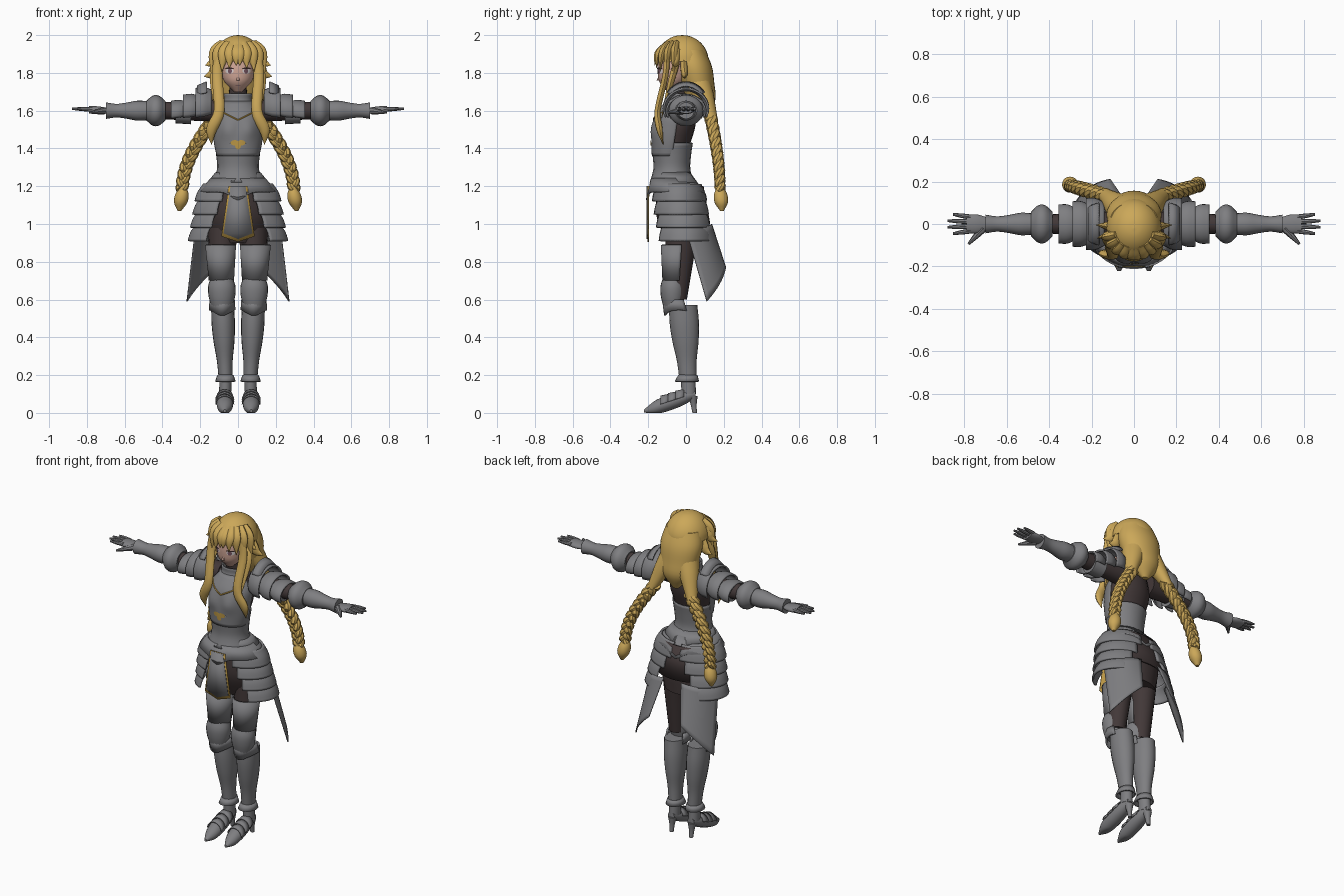
import bpy, bmesh, math
from mathutils import Vector
from mathutils.bvhtree import BVHTree

cube = bpy.data.objects.get("Cube")
if cube:
    bpy.data.objects.remove(cube)

X, Y, Z = Vector((1, 0, 0)), Vector((0, 1, 0)), Vector((0, 0, 1))


def material(name, *rgb):
    mat = bpy.data.materials.new(name)
    mat.use_nodes = True
    mat.diffuse_color = (*rgb, 1)
    mat.node_tree.nodes["Principled BSDF"].inputs["Base Color"].default_value = (*rgb, 1)
    return mat


STEEL = material("steel", .21, .21, .22)
HAIR = material("blond hair", .6, .39, .1)
TRIM = material("gold trim", .5, .31, .06)
CLOTH = material("dark cloth", .055, .04, .04)
SKIN = material("skin", .66, .4, .32)
WHITE = material("eye white", .75, .7, .7)
IRIS = material("iris", .2, .1, .13)
LASH = material("lash", .04, .02, .02)


def finish(name, bm, mat, mirror=False, thick=0):
    """Turn a bmesh into a shaded object, optionally thickened and mirrored in x."""
    bmesh.ops.recalc_face_normals(bm, faces=bm.faces)
    mesh = bpy.data.meshes.new(name)
    bm.to_mesh(mesh)
    bm.free()
    mesh.materials.append(mat)
    ob = bpy.data.objects.new(name, mesh)
    bpy.context.collection.objects.link(ob)
    bpy.ops.object.select_all(action='DESELECT')
    ob.select_set(True)
    bpy.context.view_layer.objects.active = ob
    bpy.ops.object.shade_smooth_by_angle(angle=math.radians(42))
    if thick:
        solid = ob.modifiers.new("thickness", 'SOLIDIFY')
        solid.thickness, solid.offset = thick, 0
    if mirror:
        ob.modifiers.new("mirror", 'MIRROR')
    return ob


def spline(a, b, c, d, t):
    return b + ((c - a) * t + (2 * a - 5 * b + 4 * c - d) * t * t + (3 * b - a - 3 * c + d) * t ** 3) / 2


def refine(rows, steps):
    """Smooth a list of stations with a Catmull-Rom spline."""
    if steps < 2 or len(rows) < 3:
        return rows
    first = [2 * p - q for p, q in zip(rows[0], rows[1])]
    last = [2 * p - q for p, q in zip(rows[-1], rows[-2])]
    p = [first, *rows, last]
    out = []
    for quad in zip(p, p[1:], p[2:], p[3:]):
        for i in range(steps):
            out.append([spline(*values, i / steps) for values in zip(*quad)])
    return out + [rows[-1]]


def sweep(name, rows, mat, axis=None, up=Y, sides=20, steps=4, arc=None, thick=0, mirror=False, shape=None):
    """Loft elliptical sections (x, y, z, a, b); an arc in degrees leaves an open plate."""
    rows = refine(rows, steps)
    pts = [Vector(r[:3]) for r in rows]
    bm = bmesh.new()
    low, high = arc or (0, 360)
    count = sides + 1 if arc else sides
    rings = []
    for i, r in enumerate(rows):
        along = axis or (pts[min(i + 1, len(pts) - 1)] - pts[max(i - 1, 0)]).normalized()
        u = up.cross(along).normalized()
        v = along.cross(u)
        ring = []
        for j in range(count):
            g = math.radians(low + (high - low) * j / sides)
            q = pts[i] + u * max(r[3], .001) * math.cos(g) + v * max(r[4], .001) * math.sin(g)
            ring.append(bm.verts.new(shape(q, i / (len(rows) - 1)) if shape else q))
        rings.append(ring)
    for r, s in zip(rings, rings[1:]):
        for j in range(sides):
            m = (j + 1) % count
            bm.faces.new((r[j], r[m], s[m], s[j]))
    if not arc and not thick:
        bm.faces.new(rings[0])
        bm.faces.new(rings[-1])
    return finish(name, bm, mat, mirror, thick)


def taper(name, start, end, widths, mat, ratio=1, **options):
    """Sweep along a line with evenly spaced widths; ratio sets the other radius."""
    last = len(widths) - 1
    rows = [(*Vector(start).lerp(Vector(end), i / last), w, w * ratio) for i, w in enumerate(widths)]
    return sweep(name, rows, mat, **options)


def upright(*args, **options):
    return taper(*args, axis=Z, **options)


def pair(*args, **options):
    return taper(*args, axis=Z, mirror=True, **options)


def arm(*args, **options):
    return taper(*args, axis=X, up=Z, mirror=True, **options)


def lock(name, path, width):
    """Tapered strand of hair."""
    sizes = [width] * (len(path) - 1) + [.001]
    rows = [(*p, w, w * .6) for p, w in zip(path, sizes)]
    return sweep(name, rows, HAIR, sides=10, steps=5, mirror=True)


def front_of(ob, x, z, lift):
    mesh = ob.data
    tree = BVHTree.FromPolygons([v.co for v in mesh.vertices], [list(p.vertices) for p in mesh.polygons])
    hit = tree.ray_cast(Vector((x, -1, z)), Y)[0]
    return Vector((x, (hit.y if hit else -.15) - lift, z))


def decal(name, ob, x, z, w, h, mat, lift, mirror=True):
    """Thin oval patch laid on the front of an object."""
    bm = bmesh.new()
    bmesh.ops.create_grid(bm, x_segments=10, y_segments=6, size=1)
    for v in bm.verts:
        a, b = v.co.x, v.co.y
        v.co = front_of(ob, x + w * a * math.sqrt(1 - b * b / 2), z + h * b * math.sqrt(1 - a * a / 2), lift)
    return finish(name, bm, mat, mirror)


def tabard(name, top, corner, tip, gap, mat):
    """Hanging cloth with a pointed hem."""
    half = [(0, 1.2), (top, 1.2), (corner, tip + .03), (0, tip)]
    outline = half + [(-x, z) for x, z in reversed(half) if x]
    bm = bmesh.new()
    bm.faces.new([bm.verts.new((x, -.2 - gap, z)) for x, z in outline])
    return finish(name, bm, mat, thick=.006)


def dip(centre, depth):
    """Pull the lower edge of a plate down to a point."""
    return lambda q, f: q - Z * f * depth * math.exp(-((q.x - centre) / .05) ** 2)


def bust(q, f):
    swell = math.exp(-((abs(q.x) - .06) / .045) ** 2 - ((q.z - 1.5) / .05) ** 2)
    return q - Y * .017 * swell if q.y < -.08 else q


def on_ground(q, f):
    return Vector((q.x, q.y, max(q.z, 0)))


# Head and face
head = upright("head", (0, -.08, 1.7), (0, -.03, 1.95), [.02, .07, .09, .1, .1, .06], SKIN, sides=28)
upright("nose", (0, -.138, 1.79), (0, -.147, 1.76), [.004, .009], SKIN, sides=8)
decal("eye_whites", head, .045, 1.81, .022, .014, WHITE, .002)
decal("irises", head, .043, 1.81, .011, .014, IRIS, .004)
decal("upper_lashes", head, .046, 1.824, .025, .004, LASH, .005)
decal("mouth", head, 0, 1.735, .014, .002, IRIS, .003, False)

# Hair cap and back mass
dome = [math.radians(g) for g in range(0, 91, 15)]
sweep("hair_cap", [(0, -.02, 1.86 + .14 * math.sin(g), .13 * math.cos(g), .14 * math.cos(g)) for g in dome],
      HAIR, axis=Z, sides=32)
upright("hair_back", (0, .02, 1.92), (0, .1, 1.57), [.11, .13, .12, .1, .02], HAIR, .75, sides=28)
pair("braid_roots", (.05, .06, 1.76), (.14, .14, 1.54), [.07, .06, .045, .03], HAIR)


# Fringe and flicks radiate from the crown
def crown(turn, radius, z):
    g = math.radians(turn)
    return radius * math.sin(g), -.02 - radius * math.cos(g), z


for turn in (0, 15, 32, 50, 68):
    lock("fringe_locks", [crown(turn, .08, 1.95), crown(turn + 3, .13, 1.9),
                          crown(turn + 4, .145, 1.84 - turn / 1000)], .032)
for turn, z in [(75, 1.84), (95, 1.78)]:
    lock("side_flicks", [crown(turn, .1, z + .08), crown(turn, .13, z + .02), crown(turn, .18, z)], .03)
lock("long_side_locks", [(.1, -.1, 1.88), (.11, -.11, 1.78), (.1, -.15, 1.6), (.14, -.14, 1.5),
                         (.14, -.12, 1.42)], .028)
lock("inner_side_locks", [(.1, -.05, 1.85), (.12, -.08, 1.75), (.11, -.13, 1.56)], .028)

# Braids of three woven strands
for strand in range(3):
    rows = []
    for i in range(50):
        f = i / 49
        g = f * 21 + strand * math.tau / 3
        bend = math.sin(f * math.pi / 2)
        r = .025 - .006 * f
        rows.append((.12 + .175 * bend + .017 * math.sin(g), .13 + .05 * bend + .012 * math.sin(2 * g),
                     1.57 - .39 * f, r, r))
    sweep("braid_strands", rows, HAIR, sides=8, steps=1, mirror=True)
pair("braid_tails", (.29, .18, 1.2), (.31, .19, 1.07), [.015, .035, .035, .01], HAIR)
pair("braid_ties", (.29, .18, 1.2), (.295, .18, 1.18), [.025, .025], HAIR)

# Undersuit
upright("hip_cloth", (0, 0, .9), (0, -.08, 1.3), [.13, .17, .14, .1], CLOTH, .75)
upright("chest_cloth", (0, -.08, 1.3), (0, -.03, 1.64), [.1, .11, .13, .1], CLOTH, .75)
upright("neck", (0, -.03, 1.6), (0, -.04, 1.75), [.05, .045], CLOTH)
arm("sleeves", (.1, 0, 1.6), (.5, 0, 1.6), [.06, .05, .04], CLOTH)
pair("leggings", (.08, -.02, .98), (.09, -.05, .6), [.08, .07, .06, .05], CLOTH, 1.1)

# Cuirass
upright("waist_plate", (0, -.075, 1.22), (0, -.075, 1.43), [.13, .108, .112, .123], STEEL, .88, thick=.006)
chest = upright("breastplate", (0, -.09, 1.36), (0, -.05, 1.65), [.11, .125, .13, .125, .07], STEEL, .8,
                sides=36, arc=(-190, 10), thick=.006, shape=bust)
upright("collar", (0, -.04, 1.62), (0, -.04, 1.69), [.09, .07, .07], STEEL, .88, thick=.008)
sweep("neckline_trim", [(*front_of(chest, i / 50, 1.55 + i / 100, .003), .004, .004) for i in range(6)],
      TRIM, sides=8, mirror=True)
decal("chest_ornament", chest, .018, 1.43, .022, .014, TRIM, .007)
decal("ornament_tip", chest, 0, 1.415, .015, .02, TRIM, .008, False)

# Layered skirt of plates
for i in range(2):
    upright("waist_lame", (0, -.07, 1.27 - .03 * i), (0, -.05, 1.22 - .05 * i), [.115 + .025 * i, .155 + .045 * i],
            STEEL, .78, sides=48, thick=.012, shape=dip(0, .045))
for i in range(4):
    y, z, w = -.04 + .01 * i, 1.12 - .07 * i, .225 + .012 * i
    upright("tassets", (0, y, z + .09), (0, y, z), [w - .045, w - .015, w], STEEL, .65, sides=24,
            arc=(6 * i - 68, 82 - 10 * i), thick=.012, mirror=True)
tabard("tabard_border", .05, .088, .905, 0, TRIM)
tabard("tabard_cloth", .04, .076, .92, .005, STEEL)
upright("rear_skirt", (0, -.04, 1.2), (0, -.02, 1), [.17, .19], CLOTH, .76, arc=(35, 145), thick=.008)

# Rear coat tails
bm = bmesh.new()
bmesh.ops.create_grid(bm, x_segments=10, y_segments=10, size=.5)
corners = [(.225, 0, .97), (.06, .135, 1), (.11, .21, .77), (.27, .11, .59)]
a, b, c, d = map(Vector, corners)
for v in bm.verts:
    s, t = v.co.x + .5, v.co.y + .5
    v.co = a.lerp(b, s).lerp(d.lerp(c, s), t) + Vector((.1, .13, 0)) * s * (1 - s) * (1 - t / 2)
finish("coat_tails", bm, STEEL, True, .006)

# Shoulder and arm armour, lofted outward from the body
for i in range(3):
    x, z, r = .14 + .065 * i, 1.62 - .012 * i, .117 - .015 * i
    arm("pauldrons", (x, 0, z), (x + .085, 0, z - .01), [r - .02, r, r], STEEL, .9 - .1 * i,
        arc=(-25, 205), thick=.01)
arm("shoulder_guards", (.215, 0, 1.62), (.165, 0, 1.62), [.1, .12], STEEL, 1.1, arc=(35, 145), thick=.008)
arm("upper_arm_bands", (.25, 0, 1.59), (.33, 0, 1.59), [.062, .057], STEEL)
arm("elbow_cops", (.385, 0, 1.6), (.485, 0, 1.6), [.058, .088, .088, .058], STEEL, .9)
arm("vambraces", (.475, 0, 1.6), (.7, 0, 1.6), [.05, .053, .043, .036, .044], STEEL)
arm("palms", (.69, 0, 1.6), (.79, 0, 1.605), [.03, .045, .043], STEEL, .45)
for i in range(4):
    spread = i - 1.5
    arm("fingers", (.77, .022 * spread, 1.607), (.89 - .025 * abs(spread), .03 * spread, 1.61),
        [.012, .011, .006], STEEL, sides=8)
taper("thumbs", (.71, -.02, 1.6), (.78, -.095, 1.59), [.02, .014, .006], STEEL, up=Z, sides=8, mirror=True)

# Leg armour
pair("thigh_plates", (.092, -.045, .89), (.088, -.053, .7), [.078, .063], STEEL, 1.08, arc=(-195, 15), thick=.008)
pair("knee_cops", (.086, -.07, .73), (.085, -.07, .56), [.05, .072, .07, .055], STEEL, .9)
pair("knee_lames", (.084, -.05, .6), (.084, -.035, .55), [.062, .066], STEEL, 1.15, arc=(-210, 30),
     thick=.01, shape=dip(.084, .035))
pair("greaves", (.082, -.015, .57), (.066, .01, .18), [.06, .062, .055, .042, .036], STEEL, 1.25)
pair("ankle_guards", (.066, .01, .2), (.067, .005, .165), [.038, .05], STEEL, 1.2, thick=.01)
pair("ankles", (.066, .01, .2), (.068, .015, .1), [.032, .032], STEEL, 1.2)

# Heeled sabatons
foot = dict(axis=-Y, up=Z, mirror=True, shape=on_ground)
taper("shoes", (.068, .05, .1), (.07, -.222, .01), [.022, .038, .044, .044, .036, .008], STEEL, .95, **foot)
for i in range(3):
    y, z = -.01 - .04 * i, .082 - .013 * i
    taper("shoe_lames", (.07, y, z), (.07, y - .045, z - .015), [.042, .048], STEEL, arc=(5, 175),
          thick=.005, **foot)
pair("heels", (.068, .035, .09), (.068, .046, 0), [.027, .016, .012], STEEL, sides=12)
